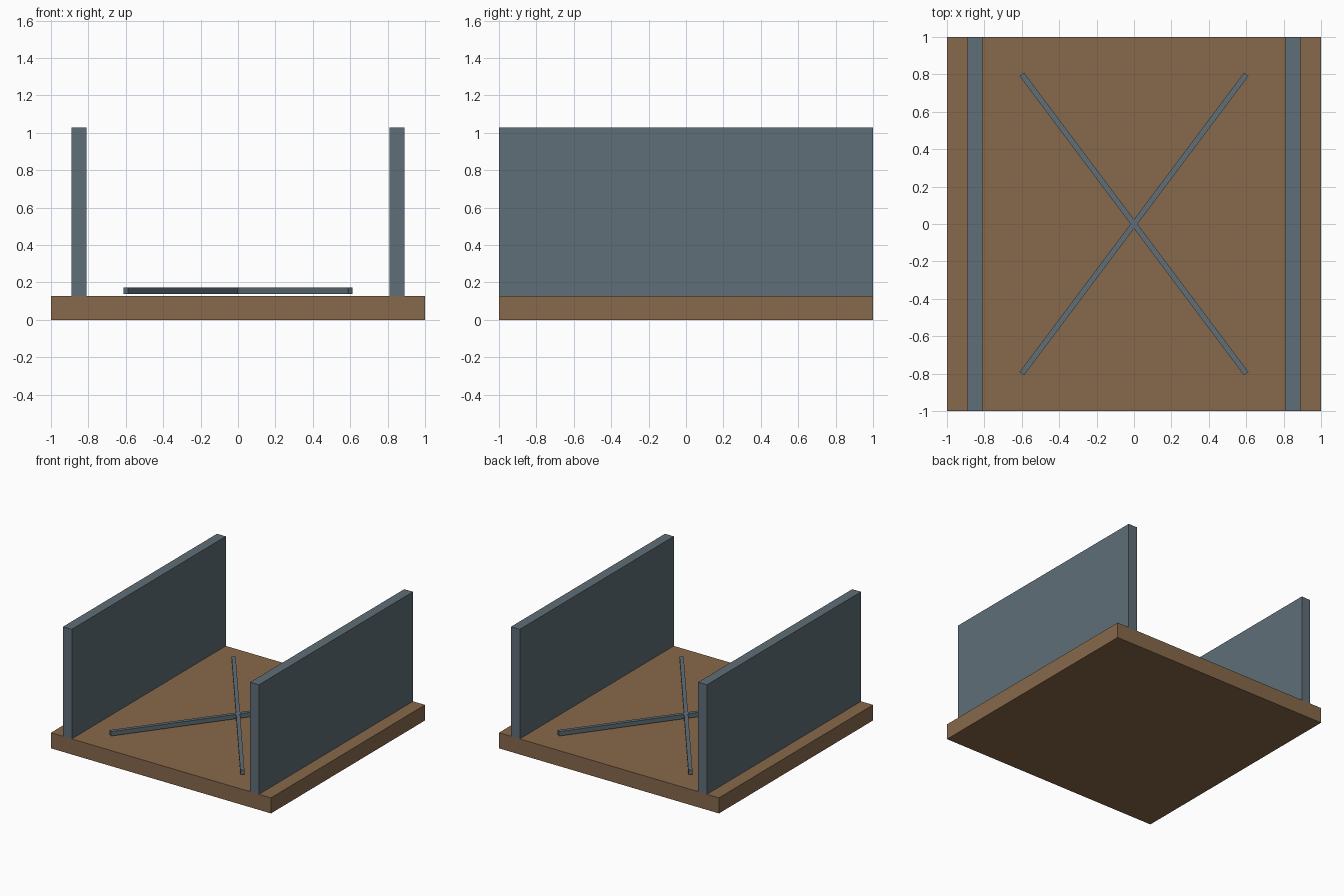
import bpy
import math

if "Cube" in bpy.data.objects:
    bpy.data.objects.remove(bpy.data.objects["Cube"])


def material(name, color):
    m = bpy.data.materials.new(name)
    m.diffuse_color = (*color, 1)
    m.use_nodes = True
    m.node_tree.nodes["Principled BSDF"].inputs["Base Color"].default_value = m.diffuse_color
    return m


def box(name, center, size, mat, turn=0):
    bpy.ops.mesh.primitive_cube_add(size=1, location=center)
    ob = bpy.context.object
    ob.name = name
    ob.scale = size
    bpy.ops.object.transform_apply(location=False, rotation=False, scale=True)
    ob.rotation_euler.z = turn
    ob.data.materials.append(mat)
    return ob


wood = material("brown wood", (0.242, 0.140, 0.070))
steel = material("blue grey", (0.114, 0.156, 0.184))

BASE_TOP, WALL_TOP = 0.128, 1.028

# Floor slab
box("base_slab", (0, 0, BASE_TOP / 2), (2, 2, BASE_TOP), wood)

# Side walls and crossed floor bars, mirrored left and right
for side, label in ((-1, "left"), (1, "right")):
    box(label + "_wall", (side * 0.851, 0, (BASE_TOP + WALL_TOP) / 2),
        (0.08, 2, WALL_TOP - BASE_TOP), steel)
    box(label + "_cross_bar", (0, 0, 0.156), (2, 0.03, 0.036), steel,
        side * math.atan2(0.8, 0.6))
